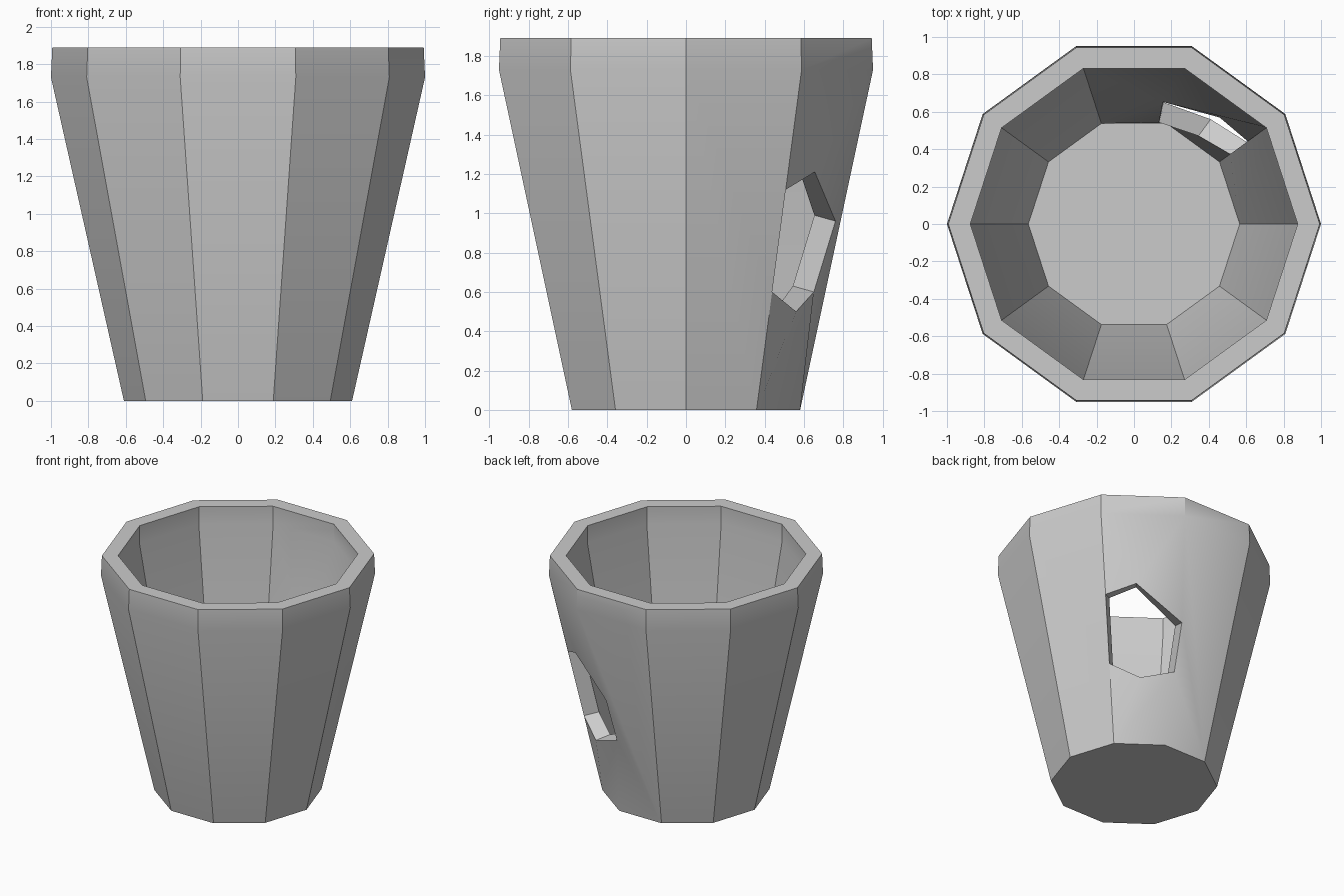
import bpy, bmesh, math
from mathutils import Vector

cube = bpy.data.objects.get("Cube")
if cube:
    bpy.data.objects.remove(cube)

SIDES = 10

mat = bpy.data.materials.new("plain_grey")
mat.use_nodes = True
grey = (0.6, 0.6, 0.6, 1)
mat.diffuse_color = grey
mat.node_tree.nodes["Principled BSDF"].inputs["Base Color"].default_value = grey


def ring(radius, z):
    step = math.tau / SIDES
    return [Vector((radius * math.cos(i * step), radius * math.sin(i * step), z))
            for i in range(SIDES)]


# Broken opening, counter-clockwise from its lower left corner
hole = [Vector(p) for p in ((0.603, 0.438, 0.6), (0.41, 0.56, 0.5), (0.16, 0.65, 0.6),
                            (0.18, 0.76, 0.96), (0.527, 0.655, 1.21), (0.697, 0.507, 1.12))]
inner_hole = []
for p in hole:
    inward = Vector((p.x, p.y, 0)).normalized() * -0.11
    inner_hole.append(p + inward + Vector((0, 0, 0.03)))

bm = bmesh.new()


def shell(base, shoulder, rim, opening, flip):
    """One skin of the cup: base disc, ten wall panels, rim band, opening."""
    b, s, r, h = ([bm.verts.new(p) for p in loop] for loop in (base, shoulder, rim, opening))
    low_left, low, low_right, up_right, up, up_left = h
    panels = [b[::-1]]
    for i in range(SIDES):
        j = (i + 1) % SIDES
        panels.append([s[i], s[j], r[j], r[i]])
        if i == 0:      # panel before the opening
            panels.append([b[i], b[j], low_left, up_left, s[j], s[i]])
        elif i == 1:    # panel holding the opening, below and above it
            panels.append([b[i], b[j], low_right, low])
            panels.append([b[i], low, low_left])
            panels.append([up_left, up, s[i]])
            panels.append([up, up_right, s[j], s[i]])
        elif i == 2:    # panel after the opening
            panels.append([b[i], b[j], low_right])
            panels.append([low_right, b[j], up_right])
            panels.append([b[j], s[j], s[i], up_right])
        else:
            panels.append([b[i], b[j], s[j], s[i]])
    for panel in panels:
        bm.faces.new(panel[::-1] if flip else panel)
    return r, h


outer_rim, outer_cut = shell(ring(0.61, 0), ring(1.0, 1.73), ring(0.993, 1.89), hole, False)
inner_rim, inner_cut = shell(ring(0.565, 0.11), ring(0.878, 1.75), ring(0.875, 1.89),
                             inner_hole, True)

# Lip and the thickness of the opening
for outer, inner in ((outer_rim, inner_rim), (outer_cut, inner_cut)):
    for i in range(len(outer)):
        j = (i + 1) % len(outer)
        bm.faces.new((outer[i], outer[j], inner[j], inner[i]))

bmesh.ops.recalc_face_normals(bm, faces=bm.faces[:])
mesh = bpy.data.meshes.new("cup")
bm.to_mesh(mesh)
bm.free()
mesh.materials.append(mat)
cup = bpy.data.objects.new("cup", mesh)
bpy.context.collection.objects.link(cup)

# Soft shoulder, crisp panel edges
bpy.ops.object.select_all(action='DESELECT')
cup.select_set(True)
bpy.context.view_layer.objects.active = cup
bpy.ops.object.shade_smooth_by_angle(angle=math.radians(30))
